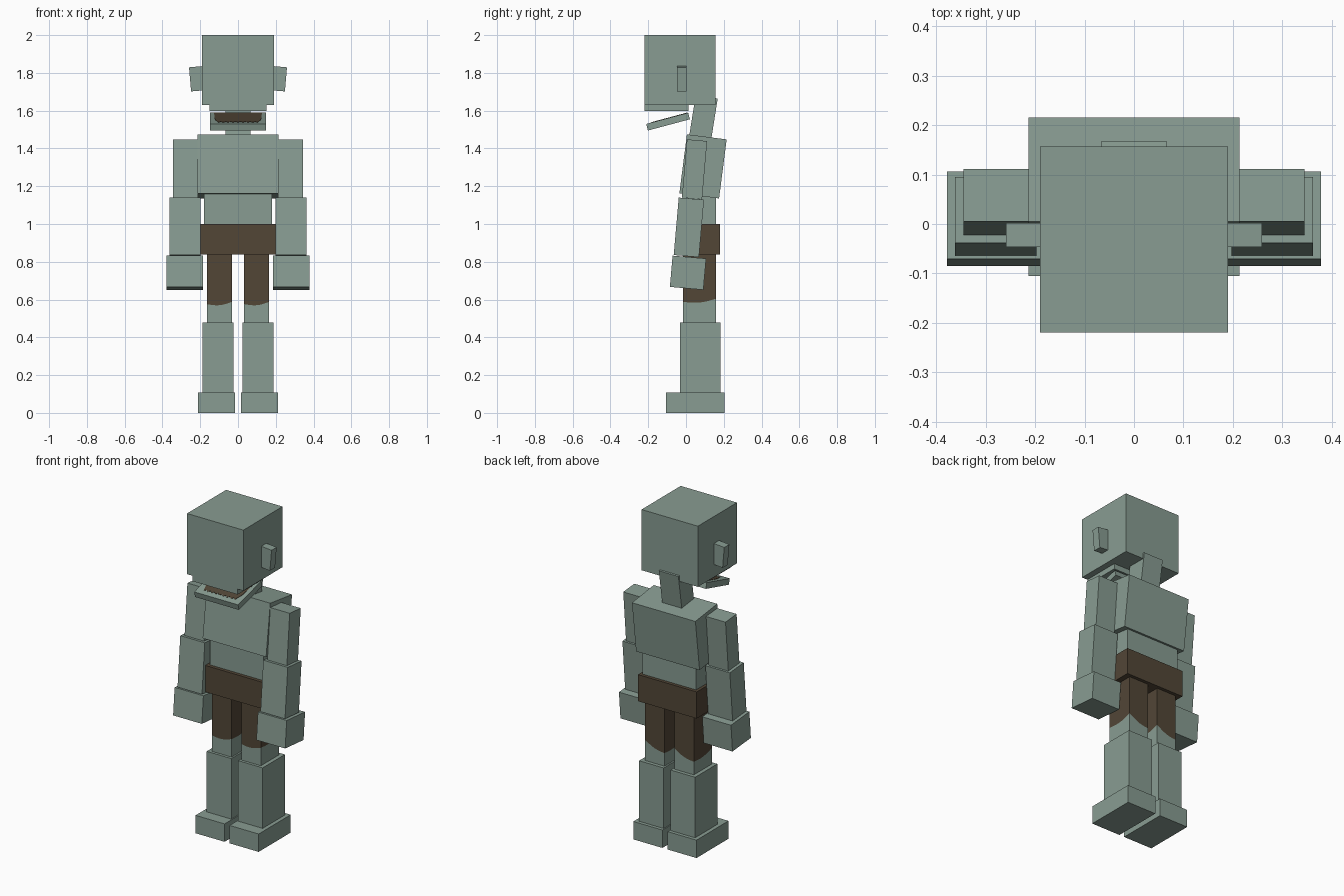
import bpy, bmesh, math
from mathutils import Matrix, Vector

cube = bpy.data.objects.get("Cube")
if cube:
    bpy.data.objects.remove(cube, do_unlink=True)


def material(name, rgb):
    m = bpy.data.materials.new(name)
    m.use_nodes = True
    m.diffuse_color = (*rgb, 1)
    m.node_tree.nodes["Principled BSDF"].inputs["Base Color"].default_value = (*rgb, 1)
    return m


SKIN = material("grey green skin", (0.246, 0.332, 0.287))
BROWN = material("dark brown cloth", (0.084, 0.061, 0.037))


def finish(name, bm, mats, matrix=None):
    """Turn a bmesh into a flat shaded object."""
    bmesh.ops.recalc_face_normals(bm, faces=bm.faces)
    mesh = bpy.data.meshes.new(name)
    bm.to_mesh(mesh)
    bm.free()
    for m in mats:
        mesh.materials.append(m)
    ob = bpy.data.objects.new(name, mesh)
    bpy.context.collection.objects.link(ob)
    if matrix:
        ob.matrix_world = matrix
    return ob


def box(name, centre, size, mat=SKIN, tilt=0, axis='X'):
    """Box of a given size, turned about one axis through its centre."""
    bm = bmesh.new()
    bmesh.ops.create_cube(bm, size=1)
    bmesh.ops.scale(bm, vec=size, verts=bm.verts)
    place = Matrix.Translation(centre) @ Matrix.Rotation(math.radians(tilt), 4, axis)
    return finish(name, bm, [mat], place)


def span(name, x, y, z, mat=SKIN):
    """Upright box from its (min, max) on each axis."""
    lo, hi = Vector((x[0], y[0], z[0])), Vector((x[1], y[1], z[1]))
    return box(name, (lo + hi) / 2, hi - lo, mat)


def thigh(name, cx):
    """Leg box whose upper part is cloth, with an uneven hem."""
    hx, y0, y1 = 0.066, -0.015, 0.16
    corners = [(hx, y0, 0.588), (hx, y1, 0.605), (-hx, y1, 0.558), (-hx, y0, 0.576)]
    steps = 8
    hem = []
    for i, a in enumerate(corners):
        b = corners[(i + 1) % 4]
        for k in range(steps):
            t = k / steps
            x, y, z = Vector(a).lerp(Vector(b), t)
            hem.append((cx + x, y, z - 0.012 * math.sin(math.pi * t)))
    bm = bmesh.new()
    low = [bm.verts.new((x, y, 0.46)) for x, y, z in hem]
    mid = [bm.verts.new(p) for p in hem]
    top = [bm.verts.new((x, y, 0.85)) for x, y, z in hem]
    n = len(hem)
    for i in range(n):
        j = (i + 1) % n
        bm.faces.new((low[i], low[j], mid[j], mid[i]))
        bm.faces.new((mid[i], mid[j], top[j], top[i])).material_index = 1
    bm.faces.new(low)
    bm.faces.new(top).material_index = 1
    finish(name, bm, [SKIN, BROWN])


# Head, jaws and neck
span("head", (-0.19, 0.19), (-0.22, 0.157), (1.63, 2.0))
span("upper_jaw", (-0.152, 0.152), (-0.22, 0.012), (1.597, 1.63))
jaw = box("lower_jaw", (0, -0.095, 1.542), (0.296, 0.23, 0.036), tilt=15)
box("neck", (0, 0.09, 1.55), (0.132, 0.118, 0.25), tilt=-9)

# Mouth lining: thin plate on the lower jaw with a ragged front edge
teeth = 16
edge = []
for i in range(teeth + 1):
    edge.append((-0.104 + 0.208 * i / teeth, -0.085 + (0.012 if i % 2 else 0.0)))
outline = [(0.127, 0.112), (-0.127, 0.112), (-0.122, -0.03)] + edge + [(0.122, -0.03)]
bm = bmesh.new()
face = bm.faces.new([bm.verts.new((x, y, 0.017)) for x, y in outline])
rim = bmesh.ops.extrude_face_region(bm, geom=[face])
bmesh.ops.translate(bm, vec=(0, 0, 0.003),
                    verts=[v for v in rim["geom"] if isinstance(v, bmesh.types.BMVert)])
place = Matrix.Translation((0, -0.095, 1.542)) @ Matrix.Rotation(math.radians(15), 4, 'X')
finish("mouth_lining", bm, [BROWN], place)

# Trunk
box("chest", (0, 0.09, 1.305), (0.428, 0.212, 0.315), tilt=-7.3)
span("waist", (-0.18, 0.18), (-0.012, 0.16), (0.99, 1.25))
span("shorts_hips", (-0.198, 0.198), (-0.033, 0.18), (0.838, 1.0), BROWN)

# Paired limbs and ears
for side, s in (("left", 1), ("right", -1)):
    box(side + "_ear", (s * 0.204, -0.0225, 1.77), (0.10, 0.049, 0.128), tilt=5 * s, axis='Y')
    box(side + "_upper_arm", (s * 0.279, 0.045, 1.289), (0.132, 0.107, 0.31), tilt=-5)
    box(side + "_forearm", (s * 0.28, 0.015, 0.982), (0.165, 0.134, 0.305), tilt=-5)
    box(side + "_hand", (s * 0.281, 0.0105, 0.742), (0.194, 0.178, 0.166), tilt=-5)
    thigh(side + "_thigh", s * 0.099)
    inner, outer = sorted((s * 0.023, s * 0.189))
    span(side + "_shin", (inner, outer), (-0.032, 0.182), (0.10, 0.478))
    inner, outer = sorted((s * 0.017, s * 0.213))
    span(side + "_foot", (inner, outer), (-0.105, 0.203), (0.0, 0.109))
